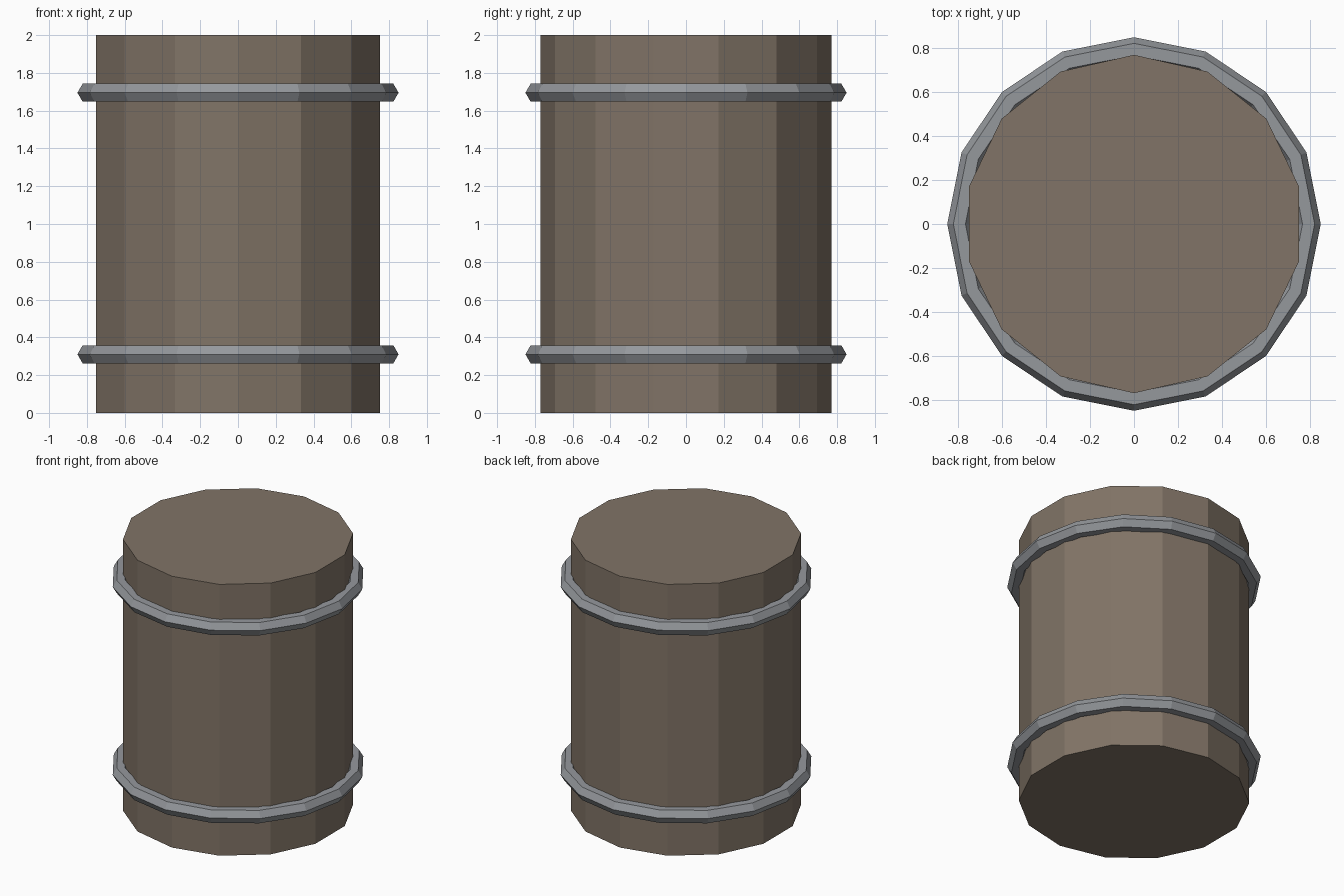
import bpy

if "Cube" in bpy.data.objects:
    bpy.data.objects.remove(bpy.data.objects["Cube"])


def paint(obj, name, color):
    mat = bpy.data.materials.get(name) or bpy.data.materials.new(name)
    mat.diffuse_color = color
    mat.use_nodes = True
    mat.node_tree.nodes["Principled BSDF"].inputs["Base Color"].default_value = mat.diffuse_color
    obj.data.materials.append(mat)


# Barrel body: 14-sided straight drum with closed ends
bpy.ops.mesh.primitive_cylinder_add(vertices=14, radius=0.77, depth=2.0,
                                    end_fill_type='NGON', location=(0, 0, 1))
body = bpy.context.object
body.name = "barrel_body"
paint(body, "wood", (0.22, 0.175, 0.135, 1))

# Metal hoops: 16-sided rings with a hexagonal cross-section
for name, z in (("lower_hoop", 0.31), ("upper_hoop", 1.695)):
    bpy.ops.mesh.primitive_torus_add(major_segments=16, minor_segments=6,
                                     major_radius=0.795, minor_radius=0.055,
                                     location=(0, 0, z))
    hoop = bpy.context.object
    hoop.name = name
    bpy.ops.object.shade_flat()
    paint(hoop, "metal", (0.3, 0.315, 0.335, 1))
